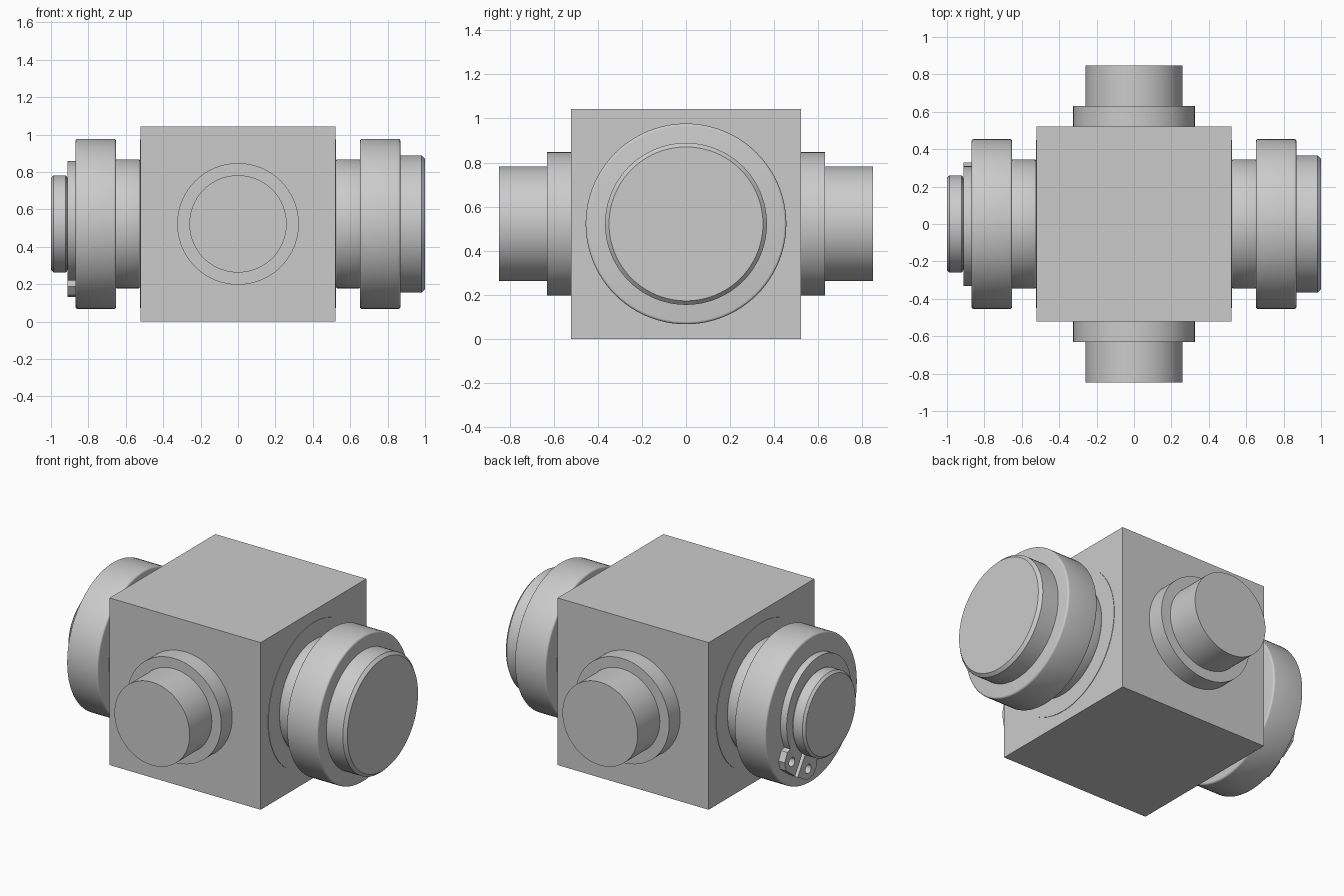
import bpy, bmesh, math
from mathutils import Matrix

if "Cube" in bpy.data.objects:
    bpy.data.objects.remove(bpy.data.objects["Cube"], do_unlink=True)

HALF = 0.522          # half the block, also the height of all axes
SEG = 96

steel = bpy.data.materials.new("grey_steel")
steel.use_nodes = True
GREY = (0.6, 0.6, 0.6, 1)
steel.diffuse_color = GREY
steel.node_tree.nodes["Principled BSDF"].inputs["Base Color"].default_value = GREY


def finish(name, bm, smooth=True):
    bmesh.ops.recalc_face_normals(bm, faces=bm.faces)
    mesh = bpy.data.meshes.new(name)
    bm.to_mesh(mesh)
    bm.free()
    obj = bpy.data.objects.new(name, mesh)
    bpy.context.collection.objects.link(obj)
    mesh.materials.append(steel)
    if smooth:
        bpy.ops.object.select_all(action='DESELECT')
        obj.select_set(True)
        bpy.context.view_layer.objects.active = obj
        bpy.ops.object.shade_smooth_by_angle(angle=math.radians(25))
    return obj


def disc(name, direction, start, end, radius, inner=0.0, outer=0.0, steps=1):
    """Cylinder along a direction angle, with optional rounded or bevelled ends."""
    def corner(edge, side, size):
        if not size:
            return [(edge, radius)]
        arc = [i / steps * math.pi / 2 for i in range(steps + 1)]
        return [(edge + side * size * (1 - math.sin(a)),
                 radius - size * (1 - math.cos(a))) for a in arc]
    profile = corner(start, 1, inner)[::-1] + corner(end, -1, outer)
    bm = bmesh.new()
    rings = [[bm.verts.new((d, r * math.cos(t), r * math.sin(t)))
              for t in (2 * math.pi * i / SEG for i in range(SEG))]
             for d, r in profile]
    for a, b in zip(rings, rings[1:]):
        for i in range(SEG):
            j = (i + 1) % SEG
            bm.faces.new((a[i], a[j], b[j], b[i]))
    bm.faces.new(rings[0])
    bm.faces.new(rings[-1])
    bm.transform(Matrix.Translation((0, 0, HALF)) @ Matrix.Rotation(direction, 4, 'Z'))
    return finish(name, bm)


# Central block
bm = bmesh.new()
bmesh.ops.create_cube(bm, size=2 * HALF)
bm.transform(Matrix.Translation((0, 0, HALF)))
finish("central_block", bm, smooth=False)

# Stepped pins on front and back
for side, angle in (("front", -math.pi / 2), ("back", math.pi / 2)):
    disc(side + "_pin_shoulder", angle, HALF - 0.02, 0.63, 0.325)
    disc(side + "_pin", angle, 0.6, 0.848, 0.26)

# Rollers with spacer flanges on left and right
for side, angle in (("left", 0), ("right", math.pi)):
    disc(side + "_face_plate", angle, HALF - 0.02, HALF + 0.003, 0.45)
    disc(side + "_spacer", angle, HALF + 0.001, 0.656, 0.345, 0.01, 0.01, 3)
    disc(side + "_roller", angle, 0.652, 0.868, 0.455, 0.012, 0.012, 4)

# Shaft head on the left, shaft end with groove on the right
disc("left_shaft_head", 0, 0.85, 1.0, 0.367, 0, 0.018)
disc("right_shaft_groove", math.pi, 0.85, 0.93, 0.247)
disc("right_shaft_end", math.pi, 0.914, 1.0, 0.26, 0.008, 0.014)

# Retaining ring: open eccentric band with a lug at each end, gap along +u
GAP = 0.016


def prism(bm, points, low, high):
    a = [bm.verts.new((u, v, low)) for u, v in points]
    b = [bm.verts.new((u, v, high)) for u, v in points]
    bm.faces.new(a)
    bm.faces.new(b)
    for i in range(len(a)):
        j = (i + 1) % len(a)
        bm.faces.new((a[i], a[j], b[j], b[i]))


def polar(r, t, shift=0.0):
    return (shift + r * math.cos(t), r * math.sin(t))


bm = bmesh.new()
t0, n = 0.42, 72
band = [t0 + (2 * math.pi - 2 * t0) * i / n for i in range(n + 1)]
outline = [polar(0.32, t, -0.02) for t in band] + [polar(0.247, t) for t in reversed(band)]
prism(bm, outline, 0.870, 0.912)

# Lugs, each a rounded plate with a through hole
for s in (1, -1):
    cu, cv, hole = 0.325, s * 0.096, 0.028
    m = 32
    corners = [(0.247, s * GAP), (0.393, s * GAP), (0.385, s * 0.125),
               (0.345, s * 0.168), (0.285, s * 0.175), (0.225, s * 0.12)]

    def reach(t):
        """Distance from the hole centre to the lug outline."""
        du, dv = math.cos(t), math.sin(t)
        best = 1.0
        for (pu, pv), (qu, qv) in zip(corners, corners[1:] + corners[:1]):
            eu, ev = qu - pu, qv - pv
            den = du * ev - dv * eu
            if abs(den) > 1e-9:
                k = ((pu - cu) * ev - (pv - cv) * eu) / den
                w = ((pu - cu) * dv - (pv - cv) * du) / den
                if k > 0 and -1e-6 <= w <= 1 + 1e-6:
                    best = min(best, k)
        return best

    turns = sorted([2 * math.pi * i / m for i in range(m)] +
                   [math.atan2(v - cv, u - cu) % (2 * math.pi) for u, v in corners])
    loops = []
    for z in (0.870, 0.9125):
        for size in (reach, lambda t: hole):
            loops.append([bm.verts.new((cu + size(t) * math.cos(t),
                                        cv + size(t) * math.sin(t), z)) for t in turns])
    for a, b in ((0, 1), (1, 3), (3, 2), (2, 0)):
        for i in range(len(turns)):
            j = (i + 1) % len(turns)
            bm.faces.new((loops[a][i], loops[a][j], loops[b][j], loops[b][i]))

# Stand the ring up on the right side, gap pointing down and backwards
tilt = math.radians(-57)
bm.transform(Matrix.Translation((0, 0, HALF)) @ Matrix((
    (0, 0, -1, 0),
    (math.cos(tilt), -math.sin(tilt), 0, 0),
    (math.sin(tilt), math.cos(tilt), 0, 0),
    (0, 0, 0, 1))))
finish("retaining_ring", bm)
